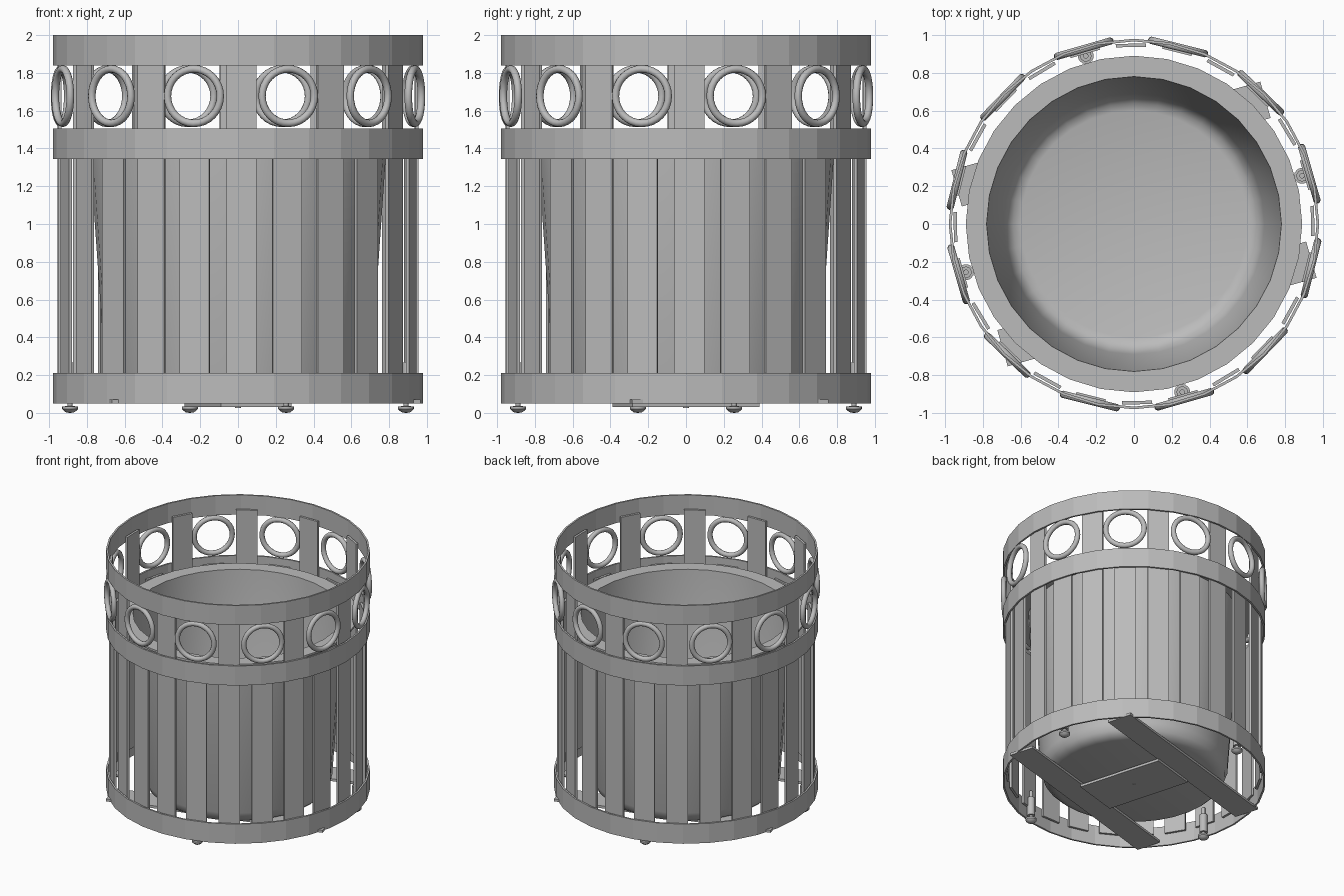
import bpy, bmesh, math
from mathutils import Matrix, Vector

cube = bpy.data.objects.get("Cube")
if cube:
    bpy.data.objects.remove(cube)

grey = bpy.data.materials.new("plain_grey")
grey.use_nodes = True
grey.diffuse_color = (0.5, 0.5, 0.5, 1)
grey.node_tree.nodes["Principled BSDF"].inputs["Base Color"].default_value = (0.5, 0.5, 0.5, 1)

TWIST = math.radians(1)       # the whole basket is turned slightly
BASE = math.radians(16)       # direction of the base bars and feet


def finish(name, bm, smooth=None):
    bmesh.ops.recalc_face_normals(bm, faces=bm.faces)
    mesh = bpy.data.meshes.new(name)
    bm.to_mesh(mesh)
    bm.free()
    mesh.materials.append(grey)
    ob = bpy.data.objects.new(name, mesh)
    bpy.context.collection.objects.link(ob)
    if smooth:
        bpy.ops.object.select_all(action='DESELECT')
        ob.select_set(True)
        bpy.context.view_layer.objects.active = ob
        bpy.ops.object.shade_smooth_by_angle(angle=math.radians(smooth))
    return ob


def lathe(name, profile, sides, closed=False, smooth=None, at=(0, 0), turn=0.0):
    """Spin an (r, z) profile around a vertical axis."""
    bm = bmesh.new()
    verts = [bm.verts.new((r, 0, z)) for r, z in profile]
    pairs = list(zip(verts, verts[1:])) + ([(verts[-1], verts[0])] if closed else [])
    edges = [bm.edges.new(p) for p in pairs]
    bmesh.ops.spin(bm, geom=verts + edges, cent=(0, 0, 0), axis=(0, 0, 1),
                   angle=math.tau, steps=sides, use_duplicate=False)
    bmesh.ops.remove_doubles(bm, verts=bm.verts, dist=0.0005)
    bm.transform(Matrix.Translation((*at, 0)) @ Matrix.Rotation(turn, 4, 'Z'))
    return finish(name, bm, smooth)


def box(name, center, size, angle):
    """Box placed in a frame turned around the vertical axis."""
    bm = bmesh.new()
    bmesh.ops.create_cube(bm, size=1)
    bm.transform(Matrix.Rotation(angle, 4, 'Z') @ Matrix.Translation(center)
                 @ Matrix.Diagonal((*size, 1)))
    return finish(name, bm)


def torus(name, center, major, minor, angle):
    """Upright ring facing outward along the given angle."""
    bm = bmesh.new()
    n, m = 32, 10
    place = Matrix.Rotation(angle, 4, 'Z') @ Matrix.Translation(center)
    rows = []
    for i in range(n):
        a = math.tau * i / n
        row = []
        for j in range(m):
            b = math.tau * j / m
            r = major + minor * math.cos(b)
            p = Vector((minor * math.sin(b), r * math.cos(a), r * math.sin(a)))
            row.append(bm.verts.new(place @ p))
        rows.append(row)
    for i in range(n):
        p, q = rows[i], rows[(i + 1) % n]
        for j in range(m):
            k = (j + 1) % m
            bm.faces.new((p[j], p[k], q[k], q[j]))
    return finish(name, bm, 60)


# Three hoops
for name, low in (("bottom_band", 0.05), ("middle_band", 1.345), ("top_band", 1.84)):
    high = low + 0.16
    lathe(name, [(0.966, low), (0.98, low), (0.98, high), (0.966, high)], 32, closed=True)

# Upright slats, every second one reaching the top band
for k in range(24):
    low, high = 0.14, (1.89 if k % 2 == 0 else 1.45)
    box("long_slat" if k % 2 == 0 else "short_slat",
        (0.945, 0, (low + high) / 2), (0.018, 0.16, high - low),
        TWIST + math.radians(15 * k))

# Decorative rings between the upper bands
for k in range(12):
    torus("ring", (0.965, 0, 1.677), 0.144, 0.02, BASE + math.radians(30 * k))

# Tapered liner with a flat rim and rounded bottom
lathe("liner", [(0, 0.072), (0.60, 0.072), (0.645, 0.083), (0.68, 0.115), (0.70, 0.17),
                (0.79, 1.462), (0.89, 1.462), (0.89, 1.478), (0.78, 1.478),
                (0.69, 0.18), (0.668, 0.13), (0.64, 0.1), (0.60, 0.088), (0, 0.088)],
      32, smooth=35)

# Base bars and the cross plate under them
for side in (-1, 1):
    box("base_bar", (0, side * 0.44, 0.06), (1.7, 0.2, 0.02), BASE)
box("base_plate", (0, 0, 0.04), (0.39, 0.7, 0.02), BASE)
lathe("drain_plug", [(0, 0.026), (0.015, 0.026), (0.015, 0.032)], 12)

# Levelling feet: pad with stem, held in a sleeve
for k in range(4):
    a = BASE + k * math.pi / 2
    spot = (0.925 * math.cos(a), 0.925 * math.sin(a))
    lathe("foot", [(0, 0), (0.02, 0.002), (0.034, 0.012), (0.042, 0.02), (0.042, 0.034),
                   (0.014, 0.036), (0.014, 0.27), (0, 0.27)], 16, smooth=35, at=spot)
    lathe("foot_sleeve", [(0.014, 0.06), (0.03, 0.06), (0.03, 0.21), (0.014, 0.21)],
          16, closed=True, smooth=35, at=spot)
